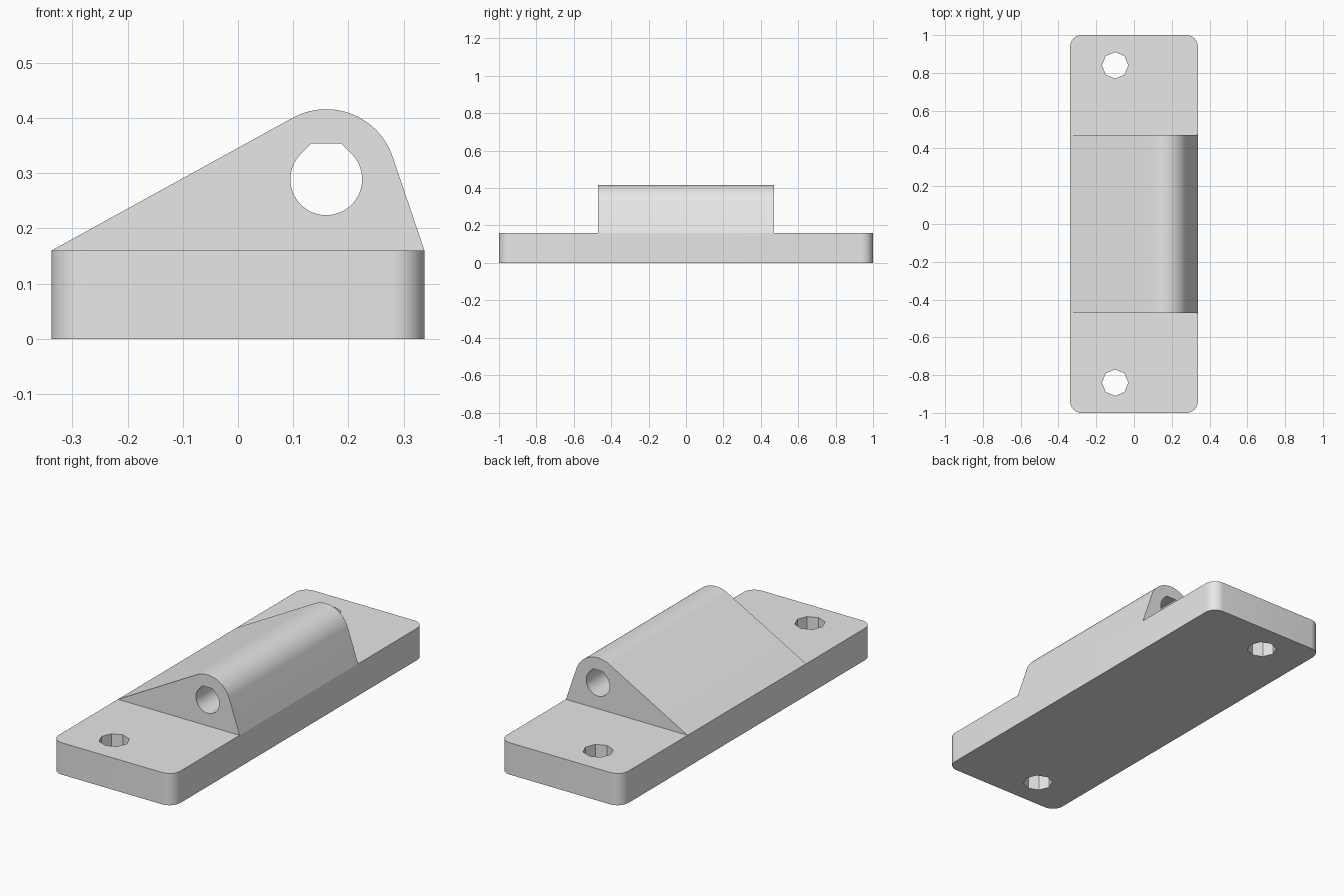
import bpy, bmesh, math
from mathutils import Matrix, Vector

if "Cube" in bpy.data.objects:
    bpy.data.objects.remove(bpy.data.objects["Cube"], do_unlink=True)

HALF_W, HALF_L, BASE_H = 0.338, 1.0, 0.16
LUG_HALF = 0.47

grey = bpy.data.materials.new("plain grey")
grey.use_nodes = True
grey.diffuse_color = (0.8, 0.8, 0.8, 1)
grey.node_tree.nodes["Principled BSDF"].inputs["Base Color"].default_value = (0.8, 0.8, 0.8, 1)


def arc(cx, cy, r, start, end, steps):
    """Points on an arc, angles in degrees, both ends included."""
    angles = [math.radians(start + (end - start) * i / steps) for i in range(steps + 1)]
    return [(cx + r * math.cos(a), cy + r * math.sin(a)) for a in angles]


def plate(name, loops, depth, matrix):
    """Fill an outline with holes, extrude it along z, then place it."""
    bm = bmesh.new()
    edges = []
    for loop in loops:
        verts = [bm.verts.new((x, y, 0)) for x, y in loop]
        edges += [bm.edges.new((v, verts[i - 1])) for i, v in enumerate(verts)]
    bmesh.ops.triangle_fill(bm, edges=edges, use_beauty=True, normal=(0, 0, 1))
    out = bmesh.ops.extrude_face_region(bm, geom=bm.faces[:], use_keep_orig=True)
    top = [g for g in out["geom"] if isinstance(g, bmesh.types.BMVert)]
    bmesh.ops.translate(bm, verts=top, vec=(0, 0, depth))
    bmesh.ops.transform(bm, verts=bm.verts[:], matrix=matrix)
    bmesh.ops.recalc_face_normals(bm, faces=bm.faces[:])
    mesh = bpy.data.meshes.new(name)
    bm.to_mesh(mesh)
    bm.free()
    mesh.materials.append(grey)
    obj = bpy.data.objects.new(name, mesh)
    bpy.context.collection.objects.link(obj)
    bpy.ops.object.select_all(action="DESELECT")
    obj.select_set(True)
    bpy.context.view_layer.objects.active = obj
    bpy.ops.object.shade_smooth_by_angle(angle=math.radians(30))
    return obj


# Base plate: rounded rectangle with two eight-sided screw holes
R = 0.06
outline = []
for i, (sx, sy) in enumerate([(1, 1), (-1, 1), (-1, -1), (1, -1)]):
    outline += arc(sx * (HALF_W - R), sy * (HALF_L - R), R, 90 * i, 90 * i + 90, 10)
screw_holes = [arc(-0.10, s * 0.84, 0.07, 0, 360, 8)[:-1] for s in (-1, 1)]
plate("base_plate", [outline] + screw_holes, BASE_H, Matrix.Identity(4))

# Pivot block: straight flanks tangent to a round top
CX, CZ, OUTER, BORE = 0.16, 0.289, 0.127, 0.065


def tangent_angle(px, side):
    d = Vector((px - CX, BASE_H - CZ))
    return math.degrees(math.atan2(d.y, d.x) % math.tau + side * math.acos(OUTER / d.length))


right = tangent_angle(HALF_W, 1) - 360
left = tangent_angle(-HALF_W, -1)
profile = [(-HALF_W, BASE_H), (HALF_W, BASE_H)] + arc(CX, CZ, OUTER, right, left, 32)

# Bore: round below, sloped shoulders up to a flat roof
roof = BORE * (math.sqrt(2) - 1)
bore = arc(CX, CZ, BORE, 135, 405, 48) + [(CX + roof, CZ + BORE), (CX - roof, CZ + BORE)]
stand_up = Matrix.Translation((0, LUG_HALF, 0)) @ Matrix.Rotation(math.pi / 2, 4, "X")
plate("pivot_block", [profile, bore], 2 * LUG_HALF, stand_up)
